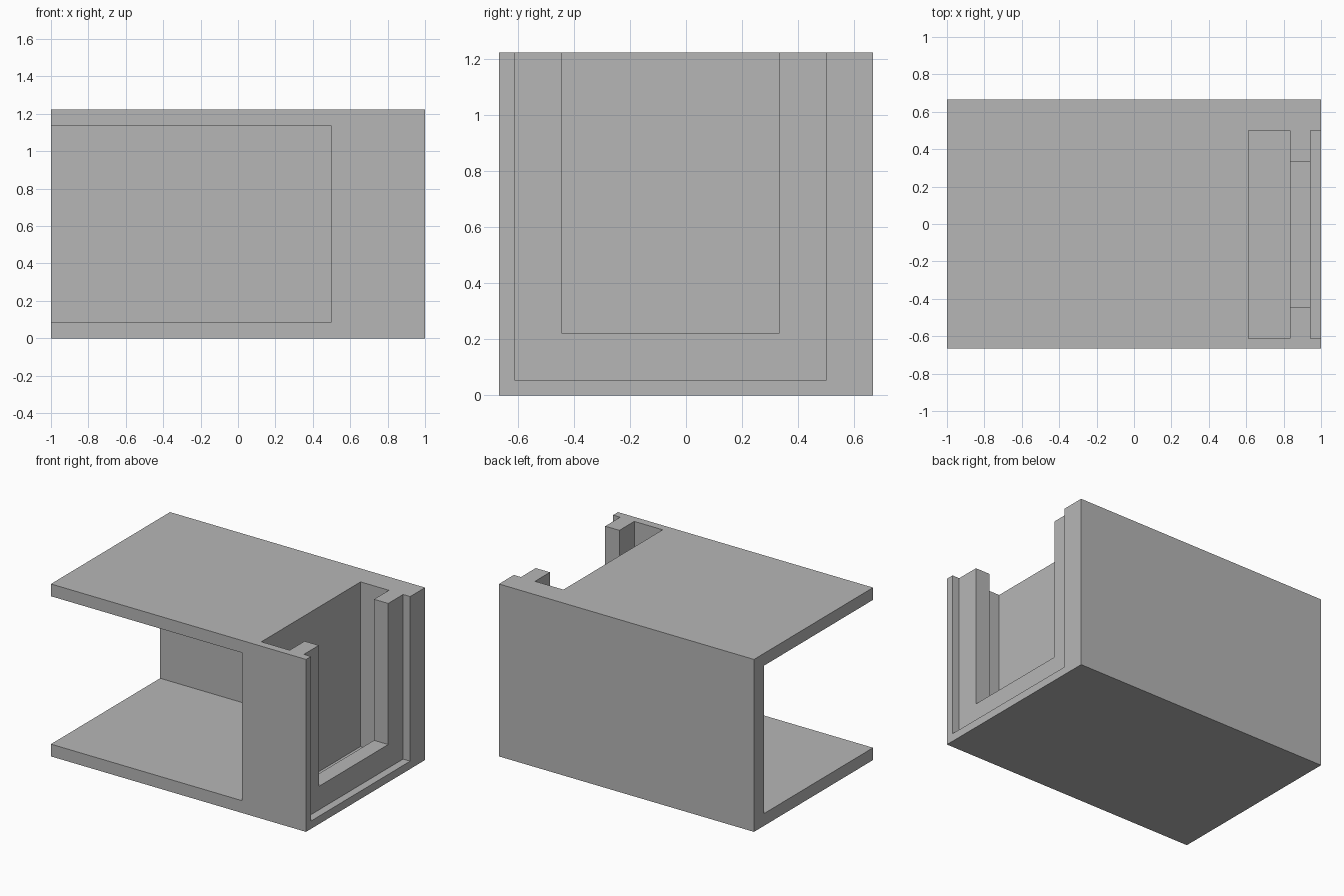
import bpy
from mathutils import Vector

cube = bpy.data.objects.get("Cube")
if cube:
    bpy.data.objects.remove(cube, do_unlink=True)

# Single grey material
grey = bpy.data.materials.new("grey")
grey.use_nodes = True
colour = (0.47, 0.47, 0.47, 1)
grey.diffuse_color = colour
grey.node_tree.nodes["Principled BSDF"].inputs["Base Color"].default_value = colour

# The design sits on a fine square module
U = 1 / 18
HALF_DEPTH = 12 * U
HEIGHT = 22 * U
OVER = 0.2  # how far cutters reach past open sides


def box(name, low, high):
    low, high = Vector(low), Vector(high)
    bpy.ops.mesh.primitive_cube_add(size=1, location=(low + high) / 2)
    obj = bpy.context.object
    obj.name = name
    obj.scale = high - low
    bpy.ops.object.transform_apply(location=True, rotation=False, scale=True)
    return obj


def carve(body, name, low, high):
    cutter = box(name, low, high)
    cutter.hide_render = True
    mod = body.modifiers.new(name, 'BOOLEAN')
    mod.operation = 'DIFFERENCE'
    mod.solver = 'EXACT'
    mod.object = cutter
    bpy.context.view_layer.objects.active = body
    bpy.ops.object.modifier_apply(modifier=name)
    bpy.data.objects.remove(cutter, do_unlink=True)


# Outer block
body = box("slotted_housing", (-1, -HALF_DEPTH, 0), (1, HALF_DEPTH, HEIGHT))
body.data.materials.append(grey)

top = HEIGHT + OVER

# Large bay, open at the front and at one end, with a thin back wall
carve(body, "bay_cutter", (-1 - OVER, -HALF_DEPTH - OVER, 0.087),
      (0.5, 10 * U, HEIGHT - 0.087))

# Deep wide slot, open at the top
carve(body, "slot_cutter", (11 * U, -11 * U, U), (15 * U, 9 * U, top))

# Narrower window through the U-shaped rim
carve(body, "window_cutter", (13 * U, -8 * U, 4 * U), (1 + OVER, 6 * U, top))

# Shallow recess in the end face
carve(body, "recess_cutter", (17 * U, -11 * U, U), (1 + OVER, 9 * U, top))
